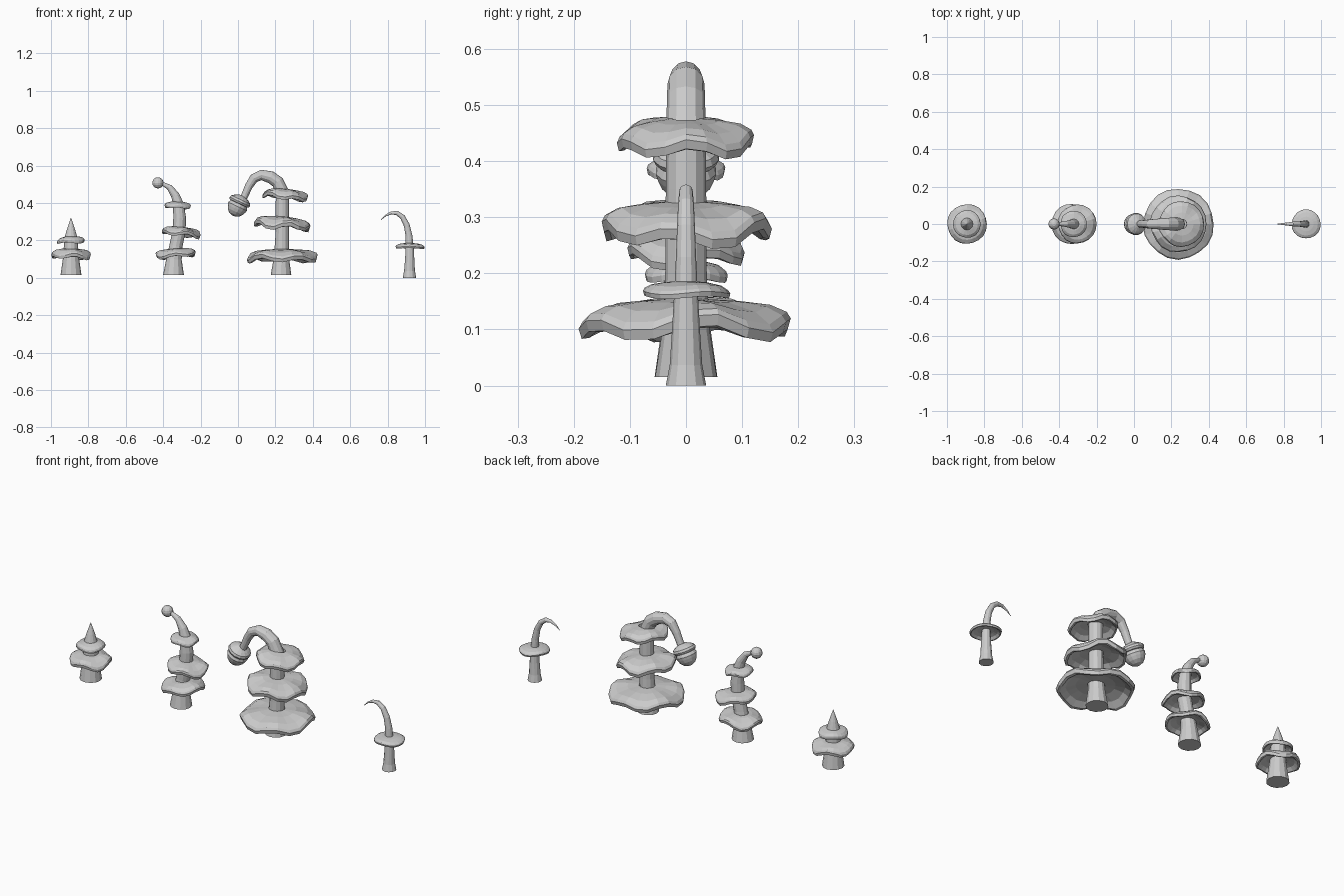
import bpy, bmesh
from math import sin, cos, pi
from mathutils import Vector, Matrix

if "Cube" in bpy.data.objects:
    bpy.data.objects.remove(bpy.data.objects["Cube"])


def finish(bm, name):
    bmesh.ops.recalc_face_normals(bm, faces=bm.faces)
    me = bpy.data.meshes.new(name)
    bm.to_mesh(me)
    bm.free()
    ob = bpy.data.objects.new(name, me)
    bpy.context.collection.objects.link(ob)
    return ob


def skin(bm, rings, closed=False):
    pairs = list(zip(rings, rings[1:]))
    if closed:
        pairs.append((rings[-1], rings[0]))
    for a, b in pairs:
        n = len(a)
        for i in range(n):
            j = (i + 1) % n
            bm.faces.new((a[i], a[j], b[j], b[i]))
    if not closed:
        bm.faces.new(rings[0])
        bm.faces.new(rings[-1])


def tube(name, path, n=12):
    """path: (x, z, radius) points bending in the xz plane"""
    bm = bmesh.new()
    pts = [Vector((x, 0, z)) for x, z, r in path]
    rings = []
    for k, (x, z, r) in enumerate(path):
        t = (pts[min(k + 1, len(pts) - 1)] - pts[max(k - 1, 0)]).normalized()
        if k == 0 and z < 0.05:
            t = Vector((0, 0, 1))
        side = Vector((t.z, 0, -t.x))
        rings.append([bm.verts.new(pts[k] + r * (side * cos(2 * pi * i / n)
                      + Vector((0, sin(2 * pi * i / n), 0)))) for i in range(n)])
    skin(bm, rings)
    return finish(bm, name)


CAP = [(0.2, 1), (0.5, .93), (0.8, .76), (0.96, .5), (1, .3), (0.97, 0),
       (0.9, 0), (0.75, .35), (0.5, .55), (0.2, .62)]


def cap(name, x, z, R, h, wave=0.0, lobes=5, phase=0.0, tilt=0.0, n=20):
    """hollow-bottomed cap with a wavy rim; z is the mean rim height"""
    bm = bmesh.new()
    m = Matrix.Translation((x, 0, z)) @ Matrix.Rotation(tilt, 4, 'Y')
    rings = []
    for r, u in CAP:
        ring = []
        for i in range(n):
            a = 2 * pi * i / n
            w = wave * r ** 3 * (sin(lobes * a + phase) + .4 * sin(3 * a + 2 * phase))
            rr = R * r * (1 - .03 * (wave > 0) * r * (1 + sin(lobes * a + phase)) / 2)
            ring.append(bm.verts.new(m @ Vector((rr * cos(a), rr * sin(a), h * u + w))))
        rings.append(ring)
    skin(bm, rings, closed=True)
    return finish(bm, name)


def ball(name, x, z, r):
    bm = bmesh.new()
    bmesh.ops.create_uvsphere(bm, u_segments=12, v_segments=8, radius=r,
                              matrix=Matrix.Translation((x, 0, z)))
    return finish(bm, name)


# small pointed plant
tube("small_stem", [(-.893, .015, .056), (-.893, .12, .041), (-.893, .21, .036),
                    (-.893, .262, .021), (-.893, .32, .001)])
cap("small_lower_cap", -.893, .107, .108, .05, .010, 4, .5, .03)
cap("small_upper_cap", -.893, .187, .075, .036, .004, 3, 1, -.02)

# leaning plant with a ball tip
tube("leaning_stem", [(-.345, .015, .056), (-.342, .10, .041), (-.332, .17, .035),
                      (-.315, .25, .035), (-.312, .32, .034), (-.318, .39, .029),
                      (-.335, .44, .023), (-.365, .483, .016), (-.40, .502, .010),
                      (-.425, .508, .008)])
ball("leaning_tip", -.428, .508, .030)
cap("leaning_lower_cap", -.332, .113, .110, .045, .010, 4, 2, -.08)
cap("leaning_middle_cap", -.305, .228, .106, .045, .010, 4, 0, .12)
cap("leaning_upper_cap", -.323, .374, .072, .034, .005, 4, 1, .05)

# big drooping plant
tube("big_stem", [(.23, .015, .055), (.232, .10, .042), (.236, .2, .037),
                  (.237, .35, .036), (.237, .46, .035), (.212, .512, .034),
                  (.175, .538, .033), (.125, .550, .028), (.085, .532, .025),
                  (.058, .49, .021), (.038, .445, .019), (.022, .41, .019)])
cap("big_lower_cap", .238, .092, .192, .062, .014, 5, .6, .0)
cap("big_middle_cap", .236, .268, .154, .060, .014, 5, 2.2, .09)
cap("big_upper_cap", .252, .424, .124, .052, .010, 5, 1, .11)

# hanging bulb, turned about its drooping axis
top, axis = Vector((.024, .438)), Vector((-.42, -.907))
bulb = [(0, .018), (.012, .042), (.022, .056), (.034, .060), (.044, .055),
        (.046, .048), (.050, .050), (.062, .055), (.076, .051), (.092, .044),
        (.108, .030), (.117, .010)]
tube("big_bulb", [(top.x + axis.x * d, top.y + axis.y * d, r) for d, r in bulb], 14)

# thin plant with a hooked tip
tube("hooked_stem", [(.917, .003, .036), (.917, .04, .029), (.918, .10, .025),
                     (.918, .17, .021), (.914, .23, .018), (.902, .285, .016),
                     (.880, .328, .014), (.850, .350, .012), (.818, .350, .008),
                     (.788, .335, .004), (.765, .314, .001)])
bpy.data.objects["hooked_stem"].location.z = -.003
cap("hooked_cap", .92, .158, .079, .028, .002, 3, 0, .02)
